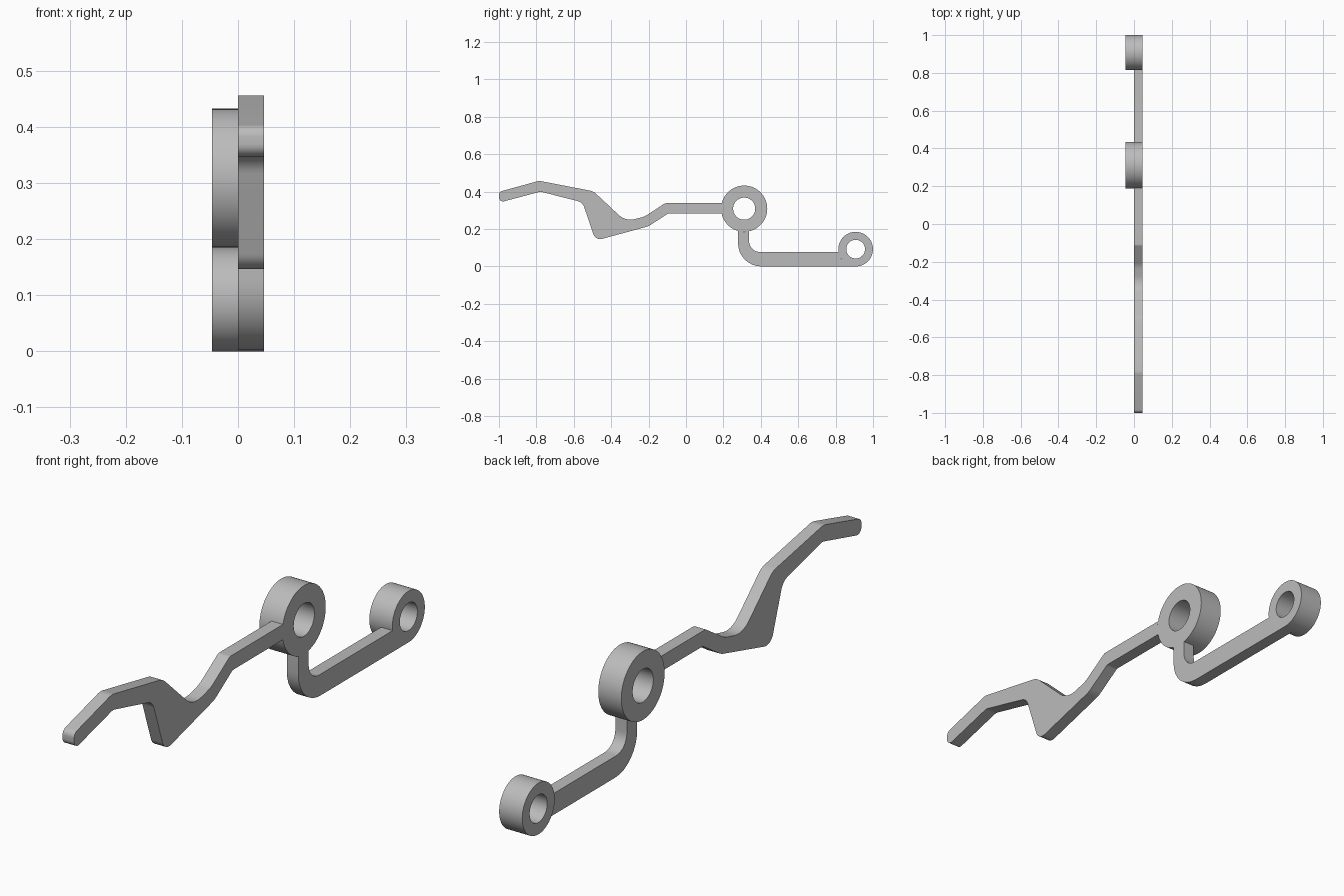
import bpy, bmesh, math
from mathutils import Vector, Matrix

if "Cube" in bpy.data.objects:
    bpy.data.objects.remove(bpy.data.objects["Cube"])

HALF = 0.046          # half the width of the bosses; the arms fill x = 0 to HALF
PIVOT, PIVOT_R = Vector((0.311, 0.309)), 0.1235
EYE, EYE_R = Vector((0.907, 0.0925)), 0.0925

steel = bpy.data.materials.new("plain_grey")
steel.use_nodes = True
steel.diffuse_color = (0.5, 0.5, 0.5, 1)
steel.node_tree.nodes["Principled BSDF"].inputs["Base Color"].default_value = (0.5, 0.5, 0.5, 1)


def finish(name, bm):
    bmesh.ops.recalc_face_normals(bm, faces=bm.faces[:])
    mesh = bpy.data.meshes.new(name)
    bm.to_mesh(mesh)
    bm.free()
    obj = bpy.data.objects.new(name, mesh)
    bpy.context.collection.objects.link(obj)
    mesh.materials.append(steel)
    bpy.ops.object.select_all(action="DESELECT")
    obj.select_set(True)
    bpy.context.view_layer.objects.active = obj
    bpy.ops.object.shade_smooth_by_angle(angle=math.radians(25))
    return obj


def fillet(corners, steps=8):
    """Round each (y, z, radius) corner with a tangent arc."""
    out = []
    for i, (y, z, r) in enumerate(corners):
        p = Vector((y, z))
        if r == 0:
            out.append(p)
            continue
        a = (Vector(corners[i - 1][:2]) - p).normalized()
        b = (Vector(corners[(i + 1) % len(corners)][:2]) - p).normalized()
        half = a.angle(b) / 2
        centre = p + (a + b).normalized() * (r / math.sin(half))
        start = p + a * (r / math.tan(half)) - centre
        end = p + b * (r / math.tan(half)) - centre
        sweep = start.angle_signed(end)
        for k in range(steps + 1):
            out.append(centre + Matrix.Rotation(-sweep * k / steps, 2) @ start)
    return out


def seat(centre, radius, start, end, steps=10):
    """Points along a boss wall, where an arm meets it."""
    angles = [start + (end - start) * k / steps for k in range(steps + 1)]
    return [(centre.x + radius * math.cos(t), centre.y + radius * math.sin(t), 0) for t in angles]


def plate(name, corners):
    bm = bmesh.new()
    face = bm.faces.new([bm.verts.new((0, p.x, p.y)) for p in fillet(corners)])
    moved = bmesh.ops.extrude_face_region(bm, geom=[face], use_keep_orig=True)["geom"]
    bmesh.ops.translate(bm, vec=(HALF, 0, 0), verts=[v for v in moved if isinstance(v, bmesh.types.BMVert)])
    return finish(name, bm)


def boss(name, centre, outer, inner):
    bm = bmesh.new()
    section = [(-HALF, inner), (HALF, inner), (HALF, outer), (-HALF, outer)]
    verts = [bm.verts.new((x, centre.x, centre.y + r)) for x, r in section]
    edges = [bm.edges.new((verts[i - 1], verts[i])) for i in range(4)]
    bmesh.ops.spin(bm, geom=verts + edges, cent=(0, centre.x, centre.y), axis=(1, 0, 0),
                   angle=math.tau, steps=72, use_merge=False)
    bmesh.ops.remove_doubles(bm, verts=bm.verts[:], dist=0.0001)
    return finish(name, bm)


# Bored bosses
boss("pivot_boss", PIVOT, PIVOT_R, 0.059)
boss("end_boss", EYE, EYE_R, 0.05)

# Bent lever with its hooked heel
top_angle = math.pi - math.asin((0.338 - PIVOT.y) / PIVOT_R)
low_angle = math.pi + math.asin((PIVOT.y - 0.283) / PIVOT_R)
plate("bent_lever", [
    (-1.0, 0.341, 0.022), (-1.0, 0.399, 0.022), (-0.785, 0.458, 0.06),
    (-0.495, 0.402, 0.07), (-0.323, 0.241, 0.09), (-0.221, 0.267, 0.1),
    (-0.112, 0.338, 0.02),
    *seat(PIVOT, PIVOT_R, top_angle, low_angle),
    (-0.096, 0.283, 0.02), (-0.2, 0.215, 0.1), (-0.484, 0.138, 0.04),
    (-0.553, 0.343, 0.05), (-0.778, 0.4, 0.04)])

# Elbow arm joining the two bosses
left_angle = 1.5 * math.pi - math.asin((PIVOT.x - 0.278) / PIVOT_R)
right_angle = 1.5 * math.pi + math.asin((0.337 - PIVOT.x) / PIVOT_R)
eye_angle = math.pi + math.asin((EYE.y - 0.077) / EYE_R)
plate("elbow_arm", [
    (0.278, 0, 0.125),
    *seat(PIVOT, PIVOT_R, left_angle, right_angle),
    (0.337, 0.077, 0.06),
    *seat(EYE, EYE_R, eye_angle, 1.5 * math.pi)])
